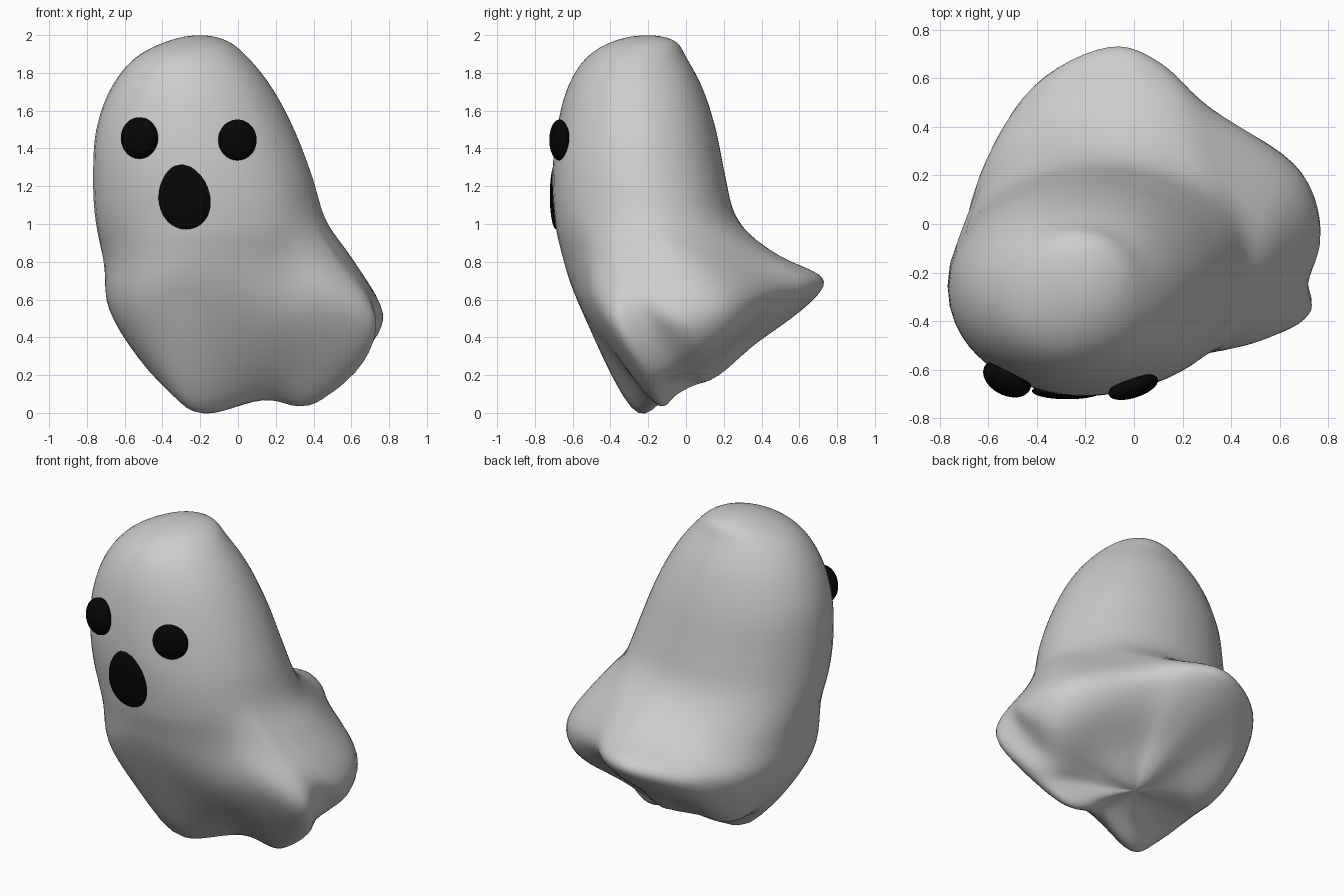
import bpy, math
from mathutils import Vector

if "Cube" in bpy.data.objects:
    bpy.data.objects.remove(bpy.data.objects["Cube"])

# widest point of each cloth fold, then the hem point below it, counter-clockwise from the front
FOLDS = [
    ((-0.27, -0.58, 0.60), (-0.22, -0.29, 0.00)),
    ((0.19, -0.50, 0.48), (0.15, -0.19, 0.08)),
    ((0.49, -0.475, 0.52), (0.40, -0.17, 0.04)),
    ((0.73, -0.38, 0.47), (0.59, -0.17, 0.17)),
    ((0.72, -0.25, 0.56), (0.59, -0.06, 0.24)),
    ((0.775, -0.05, 0.52), (0.66, 0.10, 0.33)),
    ((0.68, 0.22, 0.60), (0.57, 0.27, 0.43)),
    ((0.31, 0.48, 0.68), (0.27, 0.42, 0.52)),
    ((0.12, 0.655, 0.71), (0.12, 0.58, 0.57)),
    ((-0.10, 0.73, 0.71), (-0.09, 0.65, 0.57)),
    ((-0.42, 0.57, 0.64), (-0.36, 0.49, 0.47)),
    ((-0.61, 0.24, 0.53), (-0.44, 0.20, 0.24)),
    ((-0.69, -0.20, 0.55), (-0.45, -0.05, 0.21)),
    ((-0.56, -0.46, 0.52), (-0.40, -0.22, 0.13)),
]
# upper body rings: height, left, right, front, back
RINGS = [
    (1.97, -0.37, -0.06, -0.38, -0.06),
    (1.88, -0.55, 0.05, -0.53, 0.00),
    (1.72, -0.68, 0.175, -0.63, 0.085),
    (1.50, -0.76, 0.29, -0.685, 0.155),
    (1.25, -0.777, 0.385, -0.71, 0.205),
    (1.02, -0.765, 0.455, -0.695, 0.27),
]
CROWN = Vector((-0.20, -0.20, 2.0))
BELLY = Vector((0.06, 0.08, 0.15))
STEP = 6


def spline(a, b, c, d, t):
    return 0.5 * (2 * b + (c - a) * t + (2 * a - 5 * b + 4 * c - d) * t * t
                  + (3 * b - a - 3 * c + d) * t ** 3)


def closed_curve(points):
    n = len(points)
    p = [Vector(q) for q in points]
    return [spline(p[i - 1], p[i], p[(i + 1) % n], p[(i + 2) % n], k / STEP)
            for i in range(n) for k in range(STEP)]


def mirrored(end, near):
    return Vector((2 * end.x - near.x, 2 * end.y - near.y, near.z))


def column(wide, hem):
    """Points from the crown down one fold and under to the belly."""
    a = math.atan2(wide.y - 0.10, wide.x + 0.25)
    s = math.sin(a)
    ridge = 1 + 0.05 * max(0, math.cos(a - 0.75)) ** 4    # fold behind the right shoulder
    col = [CROWN.copy()]
    for z, x0, x1, y0, y1 in RINGS:
        col.append(Vector(((x0 + x1) / 2 + (x1 - x0) / 2 * math.cos(a) * ridge,
                           (y0 + y1) / 2 + (y1 - y0) / 2 * s * ridge, z)))
    flare = col[-1].lerp(wide, 0.5 + 0.28 * min(0, s))
    lift = 0.5 - 0.17 * s + 0.12 * max(0, math.cos(a - 0.55)) ** 4
    flare.z = wide.z + (col[-1].z - wide.z) * lift
    under = hem.lerp(BELLY, 0.5)
    col += [flare, wide, hem, under, BELLY.copy()]
    p = [mirrored(col[0], col[1])] + col + [mirrored(col[-1], col[-2])]
    fine = [spline(p[i - 1], p[i], p[i + 1], p[i + 2], k / STEP)
            for i in range(1, len(p) - 2) for k in range(STEP)]
    return fine[1:]


# draped body: columns joined into a closed skin
columns = [column(w, h) for w, h in zip(closed_curve([f[0] for f in FOLDS]),
                                        closed_curve([f[1] for f in FOLDS]))]
rows, n = len(columns[0]), len(columns)
verts = [v for c in columns for v in c]
low = min(v.z for v in verts) + 0.020      # softening lifts the hem slightly
for v in verts:
    v.z -= low * max(0, 1 - v.z)
top, bottom = len(verts), len(verts) + 1
verts += [CROWN, BELLY]
faces = []
for i in range(n):
    a, b = i * rows, (i + 1) % n * rows
    faces.append((top, a, b))
    faces += [(a + r, a + r + 1, b + r + 1, b + r) for r in range(rows - 1)]
    faces.append((bottom, b + rows - 1, a + rows - 1))
mesh = bpy.data.meshes.new("body")
mesh.from_pydata([tuple(v) for v in verts], [], faces)
mesh.shade_smooth()
body = bpy.data.objects.new("body", mesh)
bpy.context.collection.objects.link(body)
soft = body.modifiers.new("soften", 'SMOOTH')
soft.factor, soft.iterations = 0.5, 8

# face features
black = bpy.data.materials.new("black")
black.diffuse_color = (0.002, 0.002, 0.002, 1)
black.use_nodes = True
black.node_tree.nodes["Principled BSDF"].inputs["Base Color"].default_value = black.diffuse_color


def button(name, location, radii, turn):
    bpy.ops.mesh.primitive_uv_sphere_add(segments=40, ring_count=24, location=location,
                                         rotation=(0, 0, math.radians(turn)))
    ob = bpy.context.object
    ob.name = name
    ob.scale = radii
    ob.data.materials.append(black)
    ob.data.shade_smooth()
    return ob


button("left_eye", (-0.522, -0.635, 1.455), (0.105, 0.07, 0.11), -27)
button("right_eye", (-0.003, -0.670, 1.445), (0.106, 0.045, 0.108), 18)
mouth = button("mouth", (-0.275, -0.687, 1.15), (0.145, 0.034, 0.178), 0)
for v in mouth.data.vertices:      # slightly wider towards the bottom
    v.co.x *= 1 - 0.05 * v.co.z
